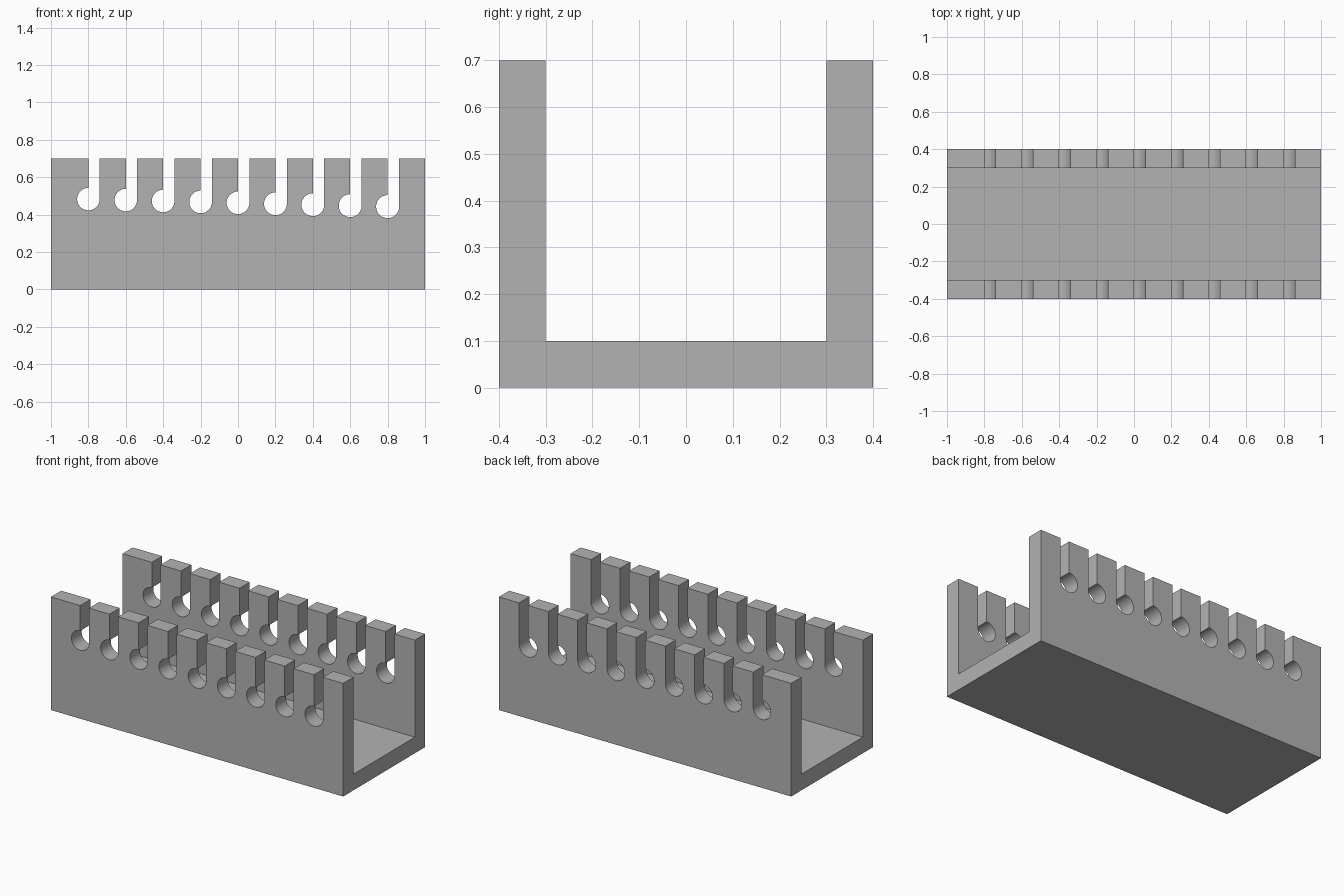
import bpy
import bmesh
import math

old = bpy.data.objects.get("Cube")
if old:
    bpy.data.objects.remove(old, do_unlink=True)

LENGTH, WIDTH, HEIGHT, WALL = 2.0, 0.8, 0.7, 0.1
SLOTS = 9

grey = bpy.data.materials.new("plain grey")
grey.use_nodes = True
colour = (0.45, 0.45, 0.45, 1)
grey.diffuse_color = colour
grey.node_tree.nodes["Principled BSDF"].inputs["Base Color"].default_value = colour


def extruded(name, outlines, direction):
    """Extrude each outline (a list of 3D points) into a solid."""
    bm = bmesh.new()
    for points in outlines:
        face = bm.faces.new([bm.verts.new(p) for p in points])
        result = bmesh.ops.extrude_face_region(bm, geom=[face], use_keep_orig=True)
        moved = [g for g in result["geom"] if isinstance(g, bmesh.types.BMVert)]
        bmesh.ops.translate(bm, verts=moved, vec=direction)
    bmesh.ops.recalc_face_normals(bm, faces=bm.faces)
    mesh = bpy.data.meshes.new(name)
    bm.to_mesh(mesh)
    bm.free()
    mesh.materials.append(grey)
    obj = bpy.data.objects.new(name, mesh)
    bpy.context.collection.objects.link(obj)
    return obj


# U-shaped channel: floor and two walls in one profile
outer, inner = WIDTH / 2, WIDTH / 2 - WALL
half = [(outer, 0), (outer, HEIGHT), (inner, HEIGHT), (inner, WALL)]
profile = half + [(-y, z) for y, z in reversed(half)]
rack = extruded("slotted_channel",
                [[(-LENGTH / 2, y, z) for y, z in profile]], (LENGTH, 0, 0))


# Keyhole slot: round seat with a neck along its right half
def keyhole(x, z, r):
    arc = [math.radians(a) for a in range(90, 361, 6)]
    points = [(x, HEIGHT + 0.1)]
    points += [(x + r * math.cos(a), z + r * math.sin(a)) for a in arc]
    points.append((x + r, HEIGHT + 0.1))
    return [(px, -WIDTH, pz) for px, pz in points]


# Seats step down slightly and widen a touch towards +x
slots = []
for i in range(SLOTS):
    t = i / (SLOTS - 1)
    slots.append(keyhole(-0.8 + 1.6 * t, 0.483 - 0.04 * t, 0.06 + 0.0015 * t))
cutter = extruded("slot_cutter", slots, (0, 2 * WIDTH, 0))
cutter.hide_render = True

# Cut the slots through both walls
cut = rack.modifiers.new("slots", "BOOLEAN")
cut.operation = "DIFFERENCE"
cut.solver = "EXACT"
cut.object = cutter
bpy.ops.object.select_all(action="DESELECT")
rack.select_set(True)
bpy.context.view_layer.objects.active = rack
bpy.ops.object.modifier_apply(modifier=cut.name)
bpy.data.objects.remove(cutter, do_unlink=True)
bpy.ops.object.shade_smooth_by_angle(angle=math.radians(30))
